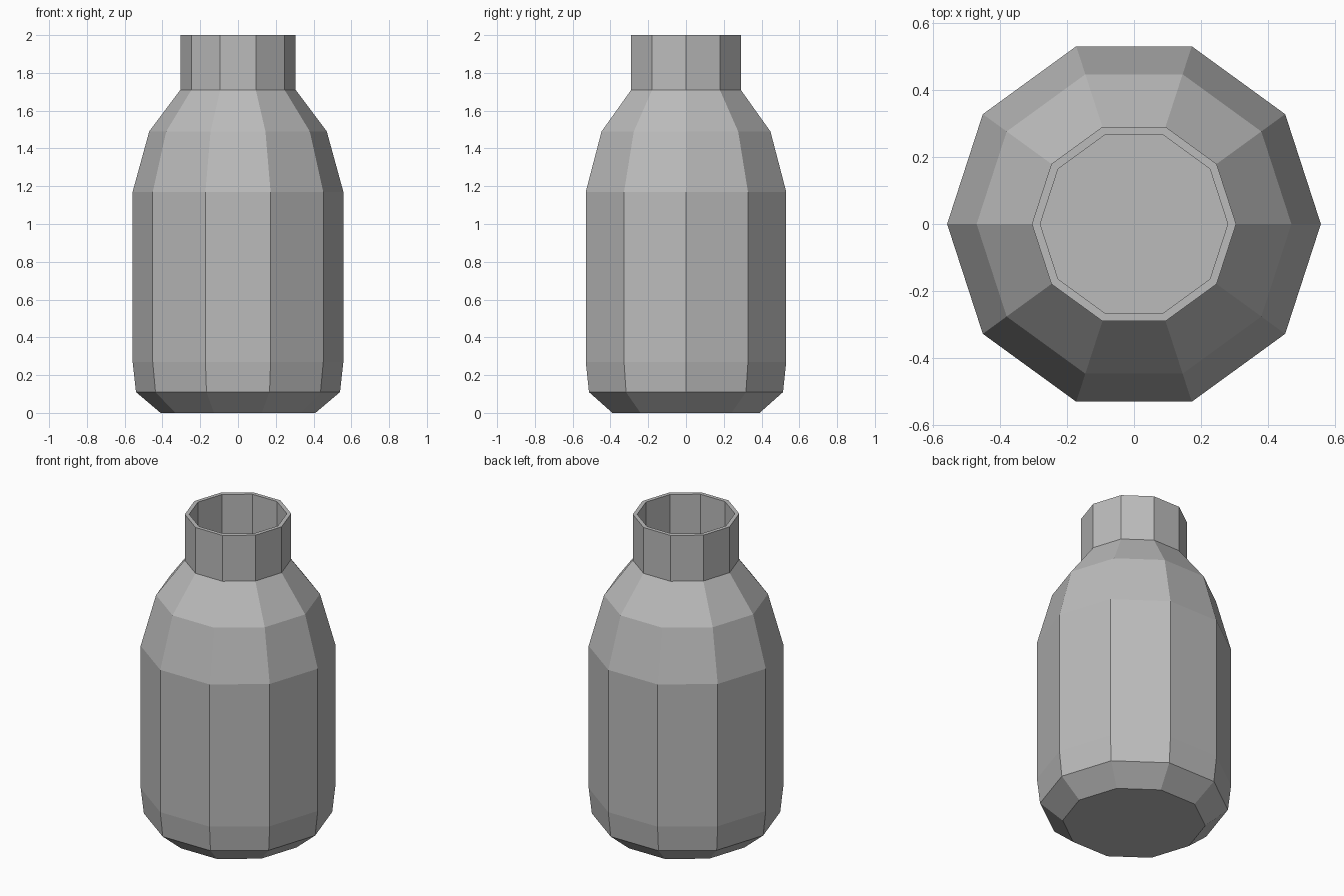
import bpy
import bmesh
from math import cos, sin, tau

SIDES = 10

cube = bpy.data.objects.get("Cube")
if cube:
    bpy.data.objects.remove(cube, do_unlink=True)

grey = bpy.data.materials.new("plain grey")
grey.use_nodes = True
colour = (0.5, 0.5, 0.5, 1)
grey.diffuse_color = colour
grey.node_tree.nodes["Principled BSDF"].inputs["Base Color"].default_value = colour

# Radius and height: outside from base to rim, then inside back down to the floor
outer = [(0.41, 0), (0.54, 0.11), (0.558, 0.27), (0.558, 1.17),
         (0.47, 1.49), (0.305, 1.71), (0.305, 2)]
inner = [(0.28, 2), (0.28, 1.70), (0.445, 1.48), (0.53, 1.17),
         (0.53, 0.27), (0.515, 0.12), (0.40, 0.025)]


def lathe(name, profile):
    """Faceted closed body made from a stack of rings."""
    bm = bmesh.new()
    rings = [[bm.verts.new((r * cos(tau * i / SIDES), r * sin(tau * i / SIDES), z))
              for i in range(SIDES)] for r, z in profile]
    for low, high in zip(rings, rings[1:]):
        for i in range(SIDES):
            j = (i + 1) % SIDES
            bm.faces.new((low[i], low[j], high[j], high[i]))
    bm.faces.new(rings[0][::-1])
    bm.faces.new(rings[-1])
    bmesh.ops.recalc_face_normals(bm, faces=bm.faces)
    mesh = bpy.data.meshes.new(name)
    bm.to_mesh(mesh)
    bm.free()
    mesh.materials.append(grey)
    obj = bpy.data.objects.new(name, mesh)
    bpy.context.collection.objects.link(obj)
    return obj


# Hollow bottle with an open neck
lathe("bottle", outer + inner)
